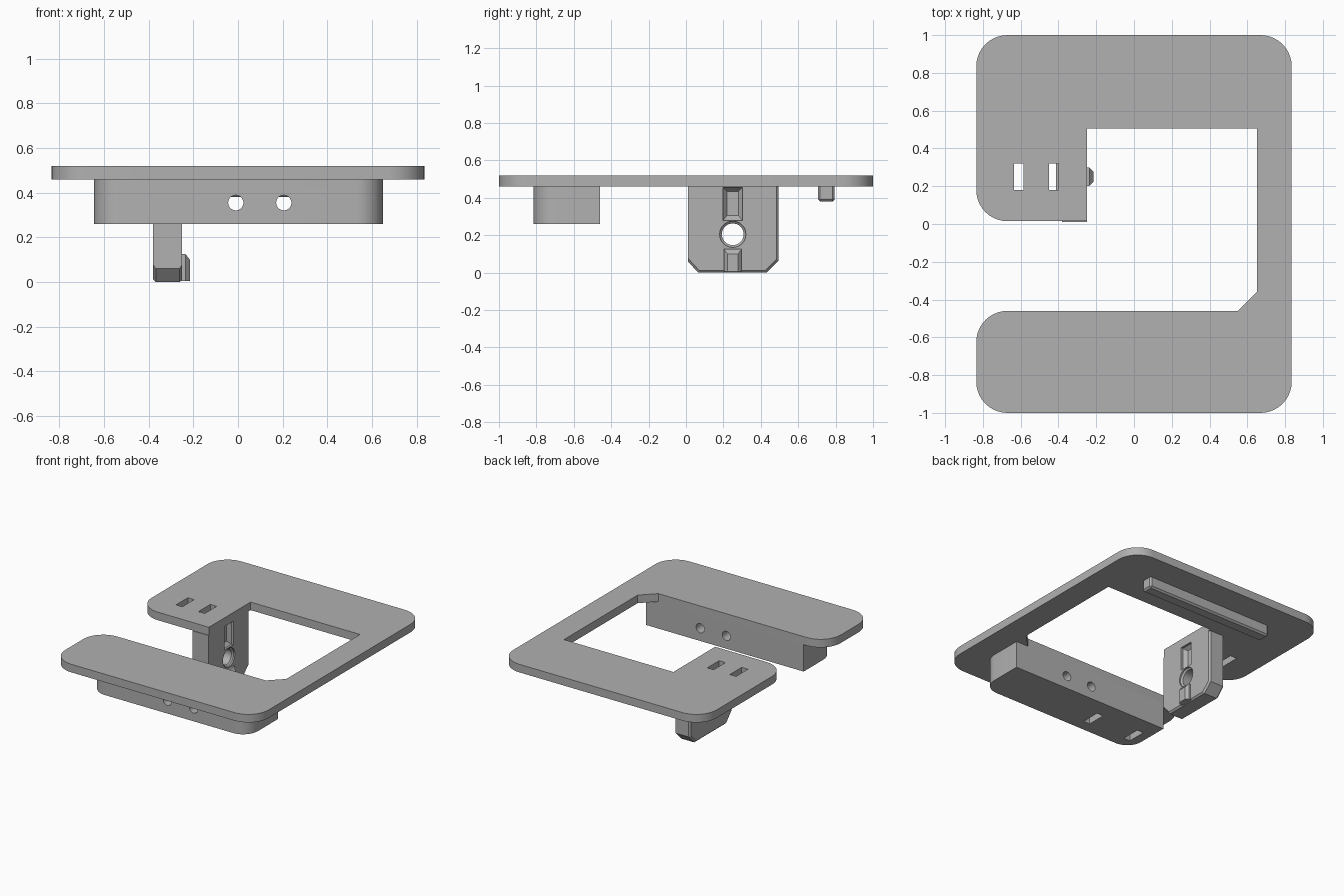
import bpy, bmesh, math
from mathutils import Vector

if "Cube" in bpy.data.objects:
    bpy.data.objects.remove(bpy.data.objects["Cube"], do_unlink=True)

grey = bpy.data.materials.new("matte_grey")
grey.use_nodes = True
colour = (0.44, 0.44, 0.44, 1)
grey.diffuse_color = colour
grey.node_tree.nodes["Principled BSDF"].inputs["Base Color"].default_value = colour


def rect(a0, a1, b0, b1):
    return [(a0, b0), (a1, b0), (a1, b1), (a0, b1)]


def circle(a, b, r, n=32):
    return [(a + r * math.cos(math.tau * i / n), b + r * math.sin(math.tau * i / n))
            for i in range(n)]


def rounded(corners, steps=10):
    """Outline from (x, y, radius) corners; radius 0 stays sharp."""
    out = []
    for i, (x, y, r) in enumerate(corners):
        p = Vector((x, y))
        if not r:
            out.append((x, y))
            continue
        u = (Vector(corners[i - 1][:2]) - p).normalized()
        v = (Vector(corners[(i + 1) % len(corners)][:2]) - p).normalized()
        for k in range(steps + 1):
            t = math.pi / 2 * k / steps
            q = p + (u + v) * r - v * r * math.cos(t) - u * r * math.sin(t)
            out.append(tuple(q))
    return out


def loft(name, axis, sections, bevel_rule=None, bevel=0.012):
    """Solid through matching outlines placed at levels along an axis."""
    place = {"x": lambda l, a, b: (l, a, b), "y": lambda l, a, b: (a, l, b),
             "z": lambda l, a, b: (a, b, l)}[axis]
    bm = bmesh.new()
    rings = [[bm.verts.new(place(l, a, b)) for a, b in pts] for l, pts in sections]
    for lower, upper in zip(rings, rings[1:]):
        n = len(lower)
        for i in range(n):
            j = (i + 1) % n
            bm.faces.new((lower[i], lower[j], upper[j], upper[i]))
    bm.faces.new(rings[0])
    bm.faces.new(rings[-1])
    bmesh.ops.recalc_face_normals(bm, faces=bm.faces)
    if bevel_rule:
        edges = [e for e in bm.edges if bevel_rule(*[v.co for v in e.verts])]
        bmesh.ops.bevel(bm, geom=edges, offset=bevel, segments=1, affect="EDGES")
    mesh = bpy.data.meshes.new(name)
    bm.to_mesh(mesh)
    bm.free()
    mesh.materials.append(grey)
    obj = bpy.data.objects.new(name, mesh)
    bpy.context.collection.objects.link(obj)
    return obj


def activate(obj):
    bpy.ops.object.select_all(action="DESELECT")
    obj.select_set(True)
    bpy.context.view_layer.objects.active = obj


def cut(obj, cutter):
    cutter.hide_render = True
    mod = obj.modifiers.new("cut", "BOOLEAN")
    mod.operation, mod.solver, mod.object = "DIFFERENCE", "EXACT", cutter
    activate(obj)
    bpy.ops.object.modifier_apply(modifier=mod.name)
    bpy.data.objects.remove(cutter, do_unlink=True)


def smooth(obj):
    activate(obj)
    bpy.ops.object.shade_smooth_by_angle(angle=math.radians(30))


UNDER, TOP, R = 0.46, 0.52, 0.165

# C-shaped top plate with two strap slots
outline = rounded([
    (-0.835, -1, R), (0.835, -1, R), (0.835, 1, R), (-0.835, 1, R),
    (-0.835, 0.015, R), (-0.25, 0.015, 0), (-0.25, 0.505, 0), (0.65, 0.505, 0),
    (0.65, -0.36, 0), (0.55, -0.46, 0), (-0.835, -0.46, R)])
plate = loft("top_plate", "z", [(UNDER, outline), (TOP, outline)])
for x in (-0.61, -0.425):
    slot = rect(x - 0.026, x + 0.026, 0.18, 0.32)
    cut(plate, loft("slot_cutter", "z", [(0.4, slot), (0.6, slot)]))
smooth(plate)

# Front block with through holes and slots underneath
outline = rounded([(-0.645, -0.815, 0.12), (0.65, -0.815, 0.12),
                   (0.65, -0.46, 0), (-0.645, -0.46, 0)])
block = loft("front_block", "z", [(0.26, outline), (UNDER, outline)])
for x in (-0.01, 0.205):
    hole = circle(x, 0.355, 0.034)
    cut(block, loft("hole_cutter", "y", [(-1, hole), (-0.3, hole)]))
for x in (-0.195, -0.55):
    slot = rect(x - 0.026, x + 0.026, -0.73, -0.59)
    cut(block, loft("slot_cutter", "z", [(0.2, slot), (0.44, slot)]))
smooth(block)

# Hanging connector tab with clipped lower corners and bevelled rim
profile = [(0.01, UNDER), (0.01, 0.06), (0.065, 0), (0.43, 0), (0.495, 0.065), (0.495, UNDER)]
tab = loft("connector_tab", "x", [(-0.38, profile), (-0.25, profile)],
           lambda p, q: abs(p.x - q.x) < 0.001 and (p.z + q.z < 0.2 or p.y + q.y > 0.98))

# Chamfered bolt hole through the tab
wide, narrow = circle(0.25, 0.205, 0.07), circle(0.25, 0.205, 0.058)
cut(tab, loft("bolt_cutter", "x", [(-0.4, wide), (-0.37, wide), (-0.36, narrow),
                                  (-0.27, narrow), (-0.26, wide), (-0.2, wide)]))

# Tapered socket above the hole, matching tapered key below it
mouth, floor = rect(0.198, 0.302, 0.28, 0.455), rect(0.22, 0.28, 0.305, 0.435)
cut(tab, loft("socket_cutter", "x", [(-0.2, mouth), (-0.265, mouth), (-0.29, floor)]))
smooth(tab)
root, tip = rect(0.202, 0.298, 0.005, 0.125), rect(0.222, 0.278, 0.005, 0.1)
loft("connector_key", "x", [(-0.265, root), (-0.235, root), (-0.215, tip)])

# Small ledge behind the tab, beside the inner slot
ledge = rect(-0.413, -0.375, 0.18, 0.32)
loft("tab_ledge", "z", [(0.42, ledge), (UNDER, ledge)])

# Rear locating rail with bevelled lower edges
rail = rect(-0.52, 0.52, 0.705, 0.795)
loft("rear_rail", "z", [(0.38, rail), (UNDER, rail)],
     lambda p, q: p.z + q.z < 0.9)
